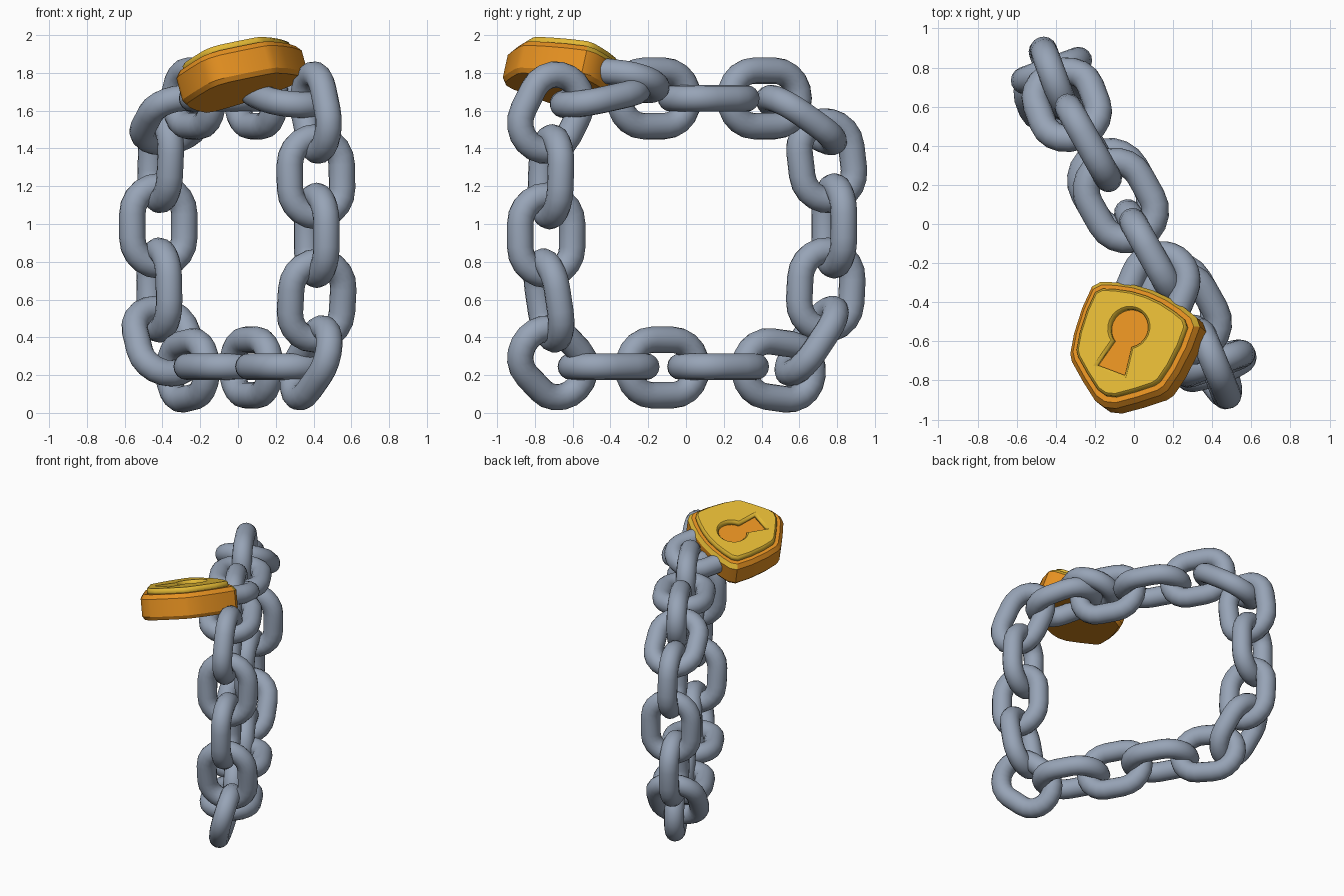
import bpy, bmesh, math
from mathutils import Vector, Matrix

if "Cube" in bpy.data.objects:
    bpy.data.objects.remove(bpy.data.objects["Cube"])


def material(name, rgb):
    m = bpy.data.materials.new(name)
    m.diffuse_color = (*rgb, 1)
    m.use_nodes = True
    m.node_tree.nodes["Principled BSDF"].inputs["Base Color"].default_value = m.diffuse_color
    return m


STEEL = material("steel grey", (0.31, 0.37, 0.47))
ORANGE = material("orange brass", (0.78, 0.28, 0.015))
YELLOW = material("yellow brass", (0.76, 0.48, 0.035))


def add_object(name, mesh, mats, matrix):
    ob = bpy.data.objects.new(name, mesh)
    for m in mats:
        mesh.materials.append(m)
    ob.matrix_world = matrix
    bpy.context.collection.objects.link(ob)
    return ob


def finish(bm, name, angle):
    bmesh.ops.recalc_face_normals(bm, faces=bm.faces)
    mesh = bpy.data.meshes.new(name)
    bm.to_mesh(mesh)
    bm.free()
    for p in mesh.polygons:
        p.use_smooth = True
    mesh.set_sharp_from_angle(angle=math.radians(angle))
    return mesh


def tube(name, path, r, closed, sides=16):
    """Sweep a circle along a flat path of (point, outward direction)."""
    bm = bmesh.new()
    rings = []
    for p, o in path:
        ring = []
        for k in range(sides):
            a = 2 * math.pi * k / sides
            ring.append(bm.verts.new(p + r * (math.cos(a) * o + math.sin(a) * Vector((0, 0, 1)))))
        rings.append(ring)
    for i in range(len(rings) if closed else len(rings) - 1):
        a, b = rings[i], rings[(i + 1) % len(rings)]
        for k in range(sides):
            j = (k + 1) % sides
            bm.faces.new((a[k], a[j], b[j], b[k]))
    if not closed:
        bm.faces.new(rings[0])
        bm.faces.new(rings[-1])
    return finish(bm, name, 50)


def arc(cx, cy, rad, start, end, steps):
    out = []
    for i in range(steps + 1):
        a = math.radians(start + (end - start) * i / steps)
        o = Vector((math.cos(a), math.sin(a), 0))
        out.append((Vector((cx, cy, 0)) + rad * o, o))
    return out


def frame(x, y, z, origin):
    m = Matrix((x, y, z)).transposed().to_4x4()
    m.translation = origin
    return m


# chain: links alternate between lying across and standing in the loop plane
R, C, TUBE = 0.147, 0.062, 0.07
ALONG = Vector((-0.49, 0.872, 0)).normalized()
UP = Vector((0, 0, 1))
ACROSS = ALONG.cross(UP)
links = [  # y, z, direction angle in the loop plane, x shift, turn about z, lean about the loop
    (-0.41, 0.245, 0, 0, 0, 0), (-0.125, 0.24, 0, 0, 0, 0),
    (0.17, 0.245, 0, 0, 0, 0), (0.49, 0.225, -7, 0.01, 0, 0),
    (0.665, 0.38, 55, -0.02, -9, 0), (0.74, 0.65, 87, 0.0, -9, 0),
    (0.785, 0.99, 90, 0.02, -9, 0), (0.745, 1.335, 97, 0.01, -9, 0),
    (0.61, 1.55, 146, 0, -9, 0), (0.415, 1.665, 180, 0, 0, 0),
    (0.12, 1.665, 180, 0, 0, 0), (-0.17, 1.665, 180, 0, 0, 0),
    (-0.455, 1.67, 191, 0, 0, 0), (-0.715, 1.59, 242, 0.01, -7, 0),
    (-0.715, 1.25, 268, 0.01, -9, 0), (-0.74, 0.94, 270, 0.0, -9, 0),
    (-0.725, 0.595, 279, 0.008, -9, 0), (-0.705, 0.265, 318, -0.01, -5, 14)]
link_path = arc(C, 0, R, -90, 90, 10) + arc(-C, 0, R, 90, 270, 10)
for i, (y, z, deg, dx, turn, lean) in enumerate(links):
    rot = (Matrix.Rotation(math.radians(turn), 3, 'Z')
           @ Matrix.Rotation(math.radians(lean), 3, ALONG))
    a = math.radians(deg)
    t = math.cos(a) * ALONG + math.sin(a) * UP
    w = ACROSS if i % 2 == 0 else ACROSS.cross(t)
    t, w = rot @ t, rot @ w
    origin = Vector((-0.563 * y + dx, y, z))
    mesh = tube("chain_link", link_path, TUBE, True)
    add_object(f"chain_link_{i + 1}", mesh, [STEEL], frame(t, w, t.cross(w), origin))

# padlock frame, tilted
SX, SY = 0.27, -0.22
N = Vector((-SX, -SY, 1)).normalized()
E2 = Vector((0.38, 0.92, 0.38 * SX + 0.92 * SY)).normalized()
LOCK = frame(E2.cross(N), E2, N, Vector((-0.022, -0.60, 1.87)))

# shield outline, right half mirrored to the left
half = [(0, .29), (.1, .283), (.2, .262), (.275, .238), (.31, .2), (.315, .08),
        (.303, -.06), (.28, -.165), (.255, -.2), (.16, -.275), (.06, -.345), (0, -.36)]
shield = half + [(-x, y) for x, y in half[-2:0:-1]]

# padlock body with chamfered rims, upper chamfer yellow along the shackle side
bm = bmesh.new()
layers = []
for s, z in ((.95, -.18), (1, -.155), (1, -.03), (.93, 0)):
    layers.append([bm.verts.new((x * s, y * s, z)) for x, y in shield])
for a, b in zip(layers, layers[1:]):
    for k in range(len(shield)):
        j = (k + 1) % len(shield)
        bm.faces.new((a[k], a[j], b[j], b[k]))
bm.faces.new(layers[0])
bm.faces.new(layers[-1])
body = finish(bm, "padlock_body", 30)
add_object("padlock_body", body, [ORANGE, YELLOW], LOCK)
for p in body.polygons:
    if p.center.z > -0.03 and p.normal.z < 0.98 and p.center.y > 0.2:
        p.material_index = 1

# raised front plate with a keyhole opening
keyhole = [(-.02 + p.x, p.y) for p, o in arc(0, .06, .1, -60, 240, 20)]
keyhole += [(-.105, -.175), (.055, -.175)]
curve = bpy.data.curves.new("plate_curve", 'CURVE')
curve.dimensions = '2D'
curve.fill_mode = 'BOTH'
curve.extrude = 0.012
curve.bevel_depth = 0.012
curve.bevel_resolution = 0
curve.offset = -0.012
for pts in ([(x * .85, y * .85) for x, y in shield], keyhole):
    sp = curve.splines.new('POLY')
    sp.points.add(len(pts) - 1)
    for q, (x, y) in zip(sp.points, pts):
        q.co = (x, y, 0, 1)
    sp.use_cyclic_u = True
helper = bpy.data.objects.new("plate_helper", curve)
bpy.context.collection.objects.link(helper)
bpy.context.view_layer.update()
plate = bpy.data.meshes.new_from_object(helper.evaluated_get(bpy.context.evaluated_depsgraph_get()))
bpy.data.objects.remove(helper)
plate.materials.clear()
add_object("padlock_plate", plate, [YELLOW], LOCK @ Matrix.Translation((0, 0, .014)))

# shackle hooked through the chain
X = Vector((1, 0, 0))
path = [(Vector((.145, .18, 0)), X)] + arc(0, .35, .145, 0, 180, 14) + [(Vector((-.145, .18, 0)), -X)]
add_object("shackle", tube("shackle", path, 0.068, False), [STEEL],
           LOCK @ Matrix.Translation((0, 0, -.085)))
